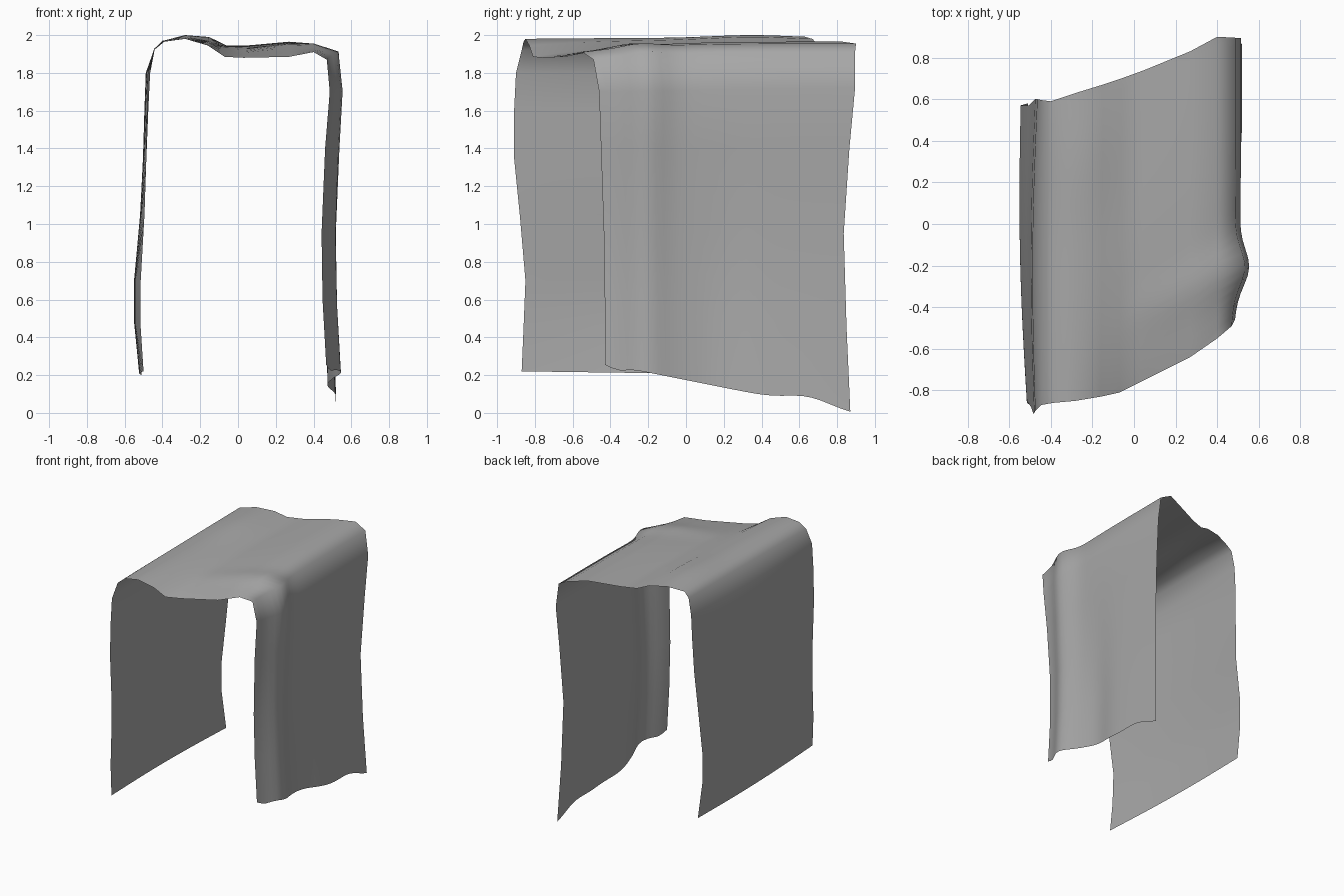
import bpy, bmesh, math

if "Cube" in bpy.data.objects:
    bpy.data.objects.remove(bpy.data.objects["Cube"])

# Draped sheet: stations from the left hem, over the top, to the right hem.
# Each station holds its front edge point and its back edge point.
STATIONS = [
    ((-.50, -.87, .22), (-.51, .58, .20)),
    ((-.515, -.86, .45), (-.545, .57, .50)),
    ((-.515, -.85, .70), (-.545, .57, .70)),
    ((-.495, -.88, 1.05), (-.505, .57, 1.05)),
    ((-.485, -.91, 1.35), (-.485, .59, 1.35)),
    ((-.48, -.91, 1.6), (-.475, .60, 1.6)),
    ((-.475, -.90, 1.8), (-.465, .60, 1.8)),
    ((-.445, -.87, 1.92), (-.44, .595, 1.93)),
    ((-.39, -.86, 1.965), (-.40, .59, 1.97)),
    ((-.28, -.85, 1.98), (-.28, .63, 1.985)),
    ((-.16, -.83, 1.945), (-.15, .67, 1.975)),
    ((-.07, -.81, 1.885), (-.06, .70, 1.945)),
    ((.03, -.76, 1.88), (.05, .74, 1.945)),
    ((.27, -.64, 1.885), (.27, .83, 1.965)),
    ((.40, -.55, 1.91), (.40, .90, 1.955)),
    ((.47, -.49, 1.87), (.49, .895, 1.91)),
    ((.485, -.46, 1.70), (.515, .895, 1.72)),
    ((.46, -.45, 1.40), (.505, .865, 1.40)),
    ((.44, -.435, .95), (.49, .835, .95)),
    ((.445, -.43, .60), (.50, .85, .45)),
    ((.465, -.43, .26), (.52, .87, .0)),
]
STEPS = 32


def lerp(a, b, t):
    return a + (b - a) * t


def bell(value, centre, width):
    return math.exp(-((value - centre) / width) ** 2)


def sheet_point(front, back, v):
    on_top = front[2] > 1.8
    ease = 1 - (1 - v) ** 4
    x = lerp(front[0], back[0], ease if front[0] > .43 else v)
    y = lerp(front[1], back[1], v)
    z = lerp(front[2], back[2], ease if on_top else v)
    # raised fold that runs across the top and down the right side
    if front[0] > 0:
        centre = -.21 - .45 * max(0, .47 - front[0])
        bump = bell(y, centre, .12)
        if front[0] > .43:
            x += .052 * bump
        if on_top:
            z += .018 * bump * min(1, front[0] / .25)
    # shallow valley and wavy hem low on the right side
    if front[0] > .43:
        low = max(0, 1 - front[2] / 1.4)
        x -= .05 * low * bell(y, .14, .16)
        if front[2] < .4:
            z += .04 * bell(y, .65, .16) - .02 * bell(y, -.36, .06)
    # soft swell along the left of the top, gentle bulge on the left side
    if on_top and -.35 < front[0] < -.1:
        z += .015 * bell(y, .35, .3)
    if front[0] < -.45:
        x -= .018 * math.sin(v * math.pi)
    return x, y, z


bm = bmesh.new()
rows = [[bm.verts.new(sheet_point(f, b, i / STEPS)) for i in range(STEPS + 1)]
        for f, b in STATIONS]
for r0, r1 in zip(rows, rows[1:]):
    for i in range(STEPS):
        bm.faces.new((r0[i], r1[i], r1[i + 1], r0[i + 1]))
bm.normal_update()
mesh = bpy.data.meshes.new("draped_cloth")
bm.to_mesh(mesh)
bm.free()
cloth = bpy.data.objects.new("draped_cloth", mesh)
bpy.context.collection.objects.link(cloth)
for p in mesh.polygons:
    p.use_smooth = True

# Mid grey cloth
grey = bpy.data.materials.new("grey_cloth")
grey.diffuse_color = (.39, .39, .39, 1)
grey.use_nodes = True
grey.node_tree.nodes["Principled BSDF"].inputs["Base Color"].default_value = grey.diffuse_color
mesh.materials.append(grey)
